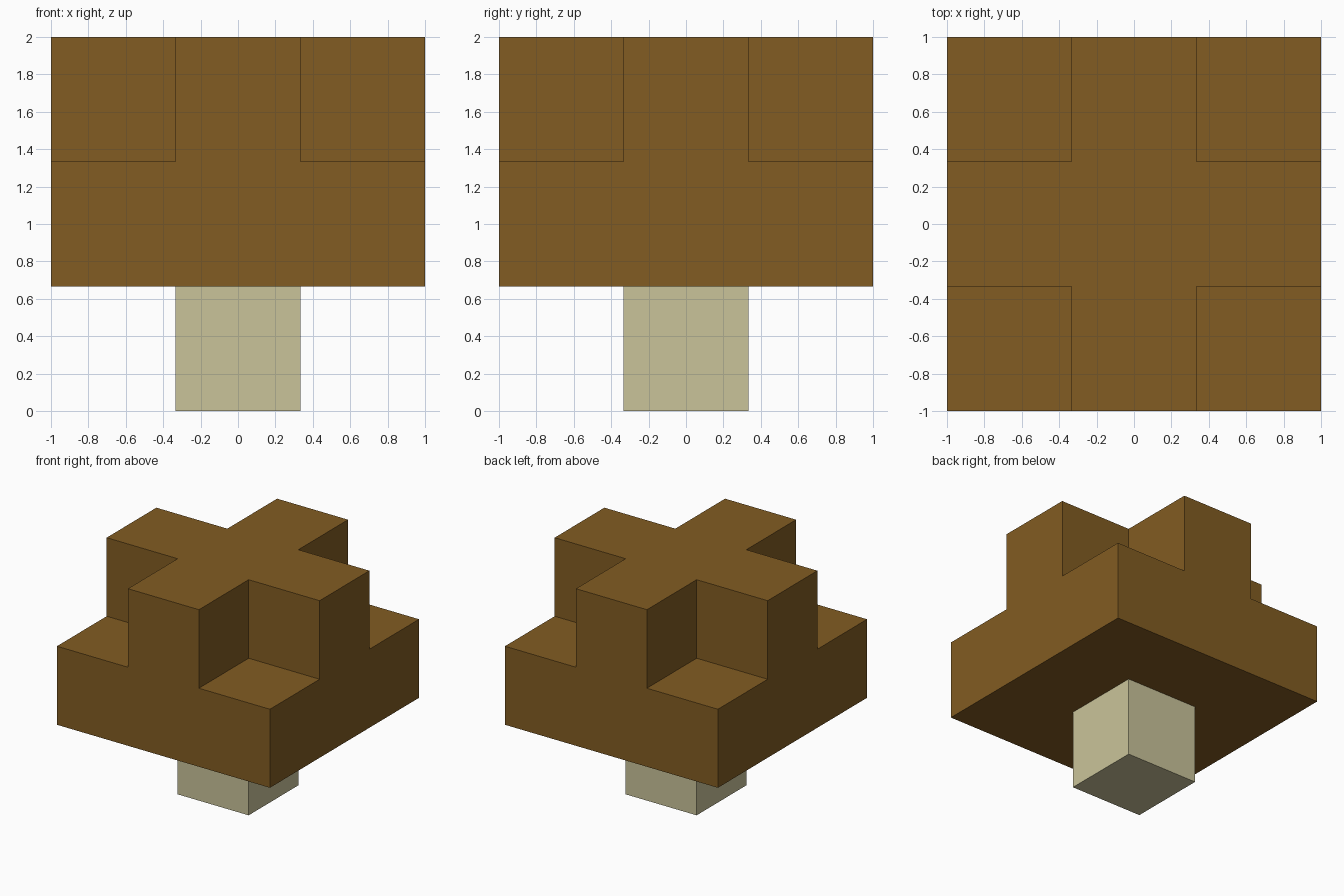
import bpy
import bmesh

if "Cube" in bpy.data.objects:
    bpy.data.objects.remove(bpy.data.objects["Cube"])

U = 2 / 3  # one block of the 3 x 3 x 3 layout


def material(name, rgb):
    m = bpy.data.materials.new(name)
    m.diffuse_color = (*rgb, 1)
    m.use_nodes = True
    m.node_tree.nodes["Principled BSDF"].inputs["Base Color"].default_value = m.diffuse_color
    return m


def add_object(name, bm, mat):
    bmesh.ops.recalc_face_normals(bm, faces=bm.faces[:])
    mesh = bpy.data.meshes.new(name)
    bm.to_mesh(mesh)
    bm.free()
    mesh.materials.append(mat)
    ob = bpy.data.objects.new(name, mesh)
    bpy.context.collection.objects.link(ob)
    return ob


def extrude_up(bm, faces, height):
    """Extrude a face region upward and return the raised faces."""
    geom = bmesh.ops.extrude_face_region(bm, geom=faces)["geom"]
    verts = [g for g in geom if isinstance(g, bmesh.types.BMVert)]
    bmesh.ops.translate(bm, verts=verts, vec=(0, 0, height))
    return [g for g in geom if isinstance(g, bmesh.types.BMFace)]


brown = material("cap brown", (0.223, 0.107, 0.016))
cream = material("stem cream", (0.591, 0.552, 0.323))

# Cap: square slab with a plus-shaped block rising from its top
bm = bmesh.new()
bmesh.ops.create_grid(bm, x_segments=3, y_segments=3, size=1)
bmesh.ops.translate(bm, verts=bm.verts[:], vec=(0, 0, U))
top = extrude_up(bm, bm.faces[:], U)
plus = []
for f in top:
    c = f.calc_center_median()
    if min(abs(c.x), abs(c.y)) < 0.1:
        plus.append(f)
extrude_up(bm, plus, U)
# Merge the coplanar grid squares into clean flat faces
bmesh.ops.recalc_face_normals(bm, faces=bm.faces[:])
bmesh.ops.dissolve_limit(bm, angle_limit=0.01, verts=bm.verts[:], edges=bm.edges[:])
add_object("mushroom_cap", bm, brown)

# Stem: a single block under the cap
bm = bmesh.new()
bmesh.ops.create_cube(bm, size=U)
bmesh.ops.translate(bm, verts=bm.verts[:], vec=(0, 0, U / 2))
add_object("mushroom_stem", bm, cream)
